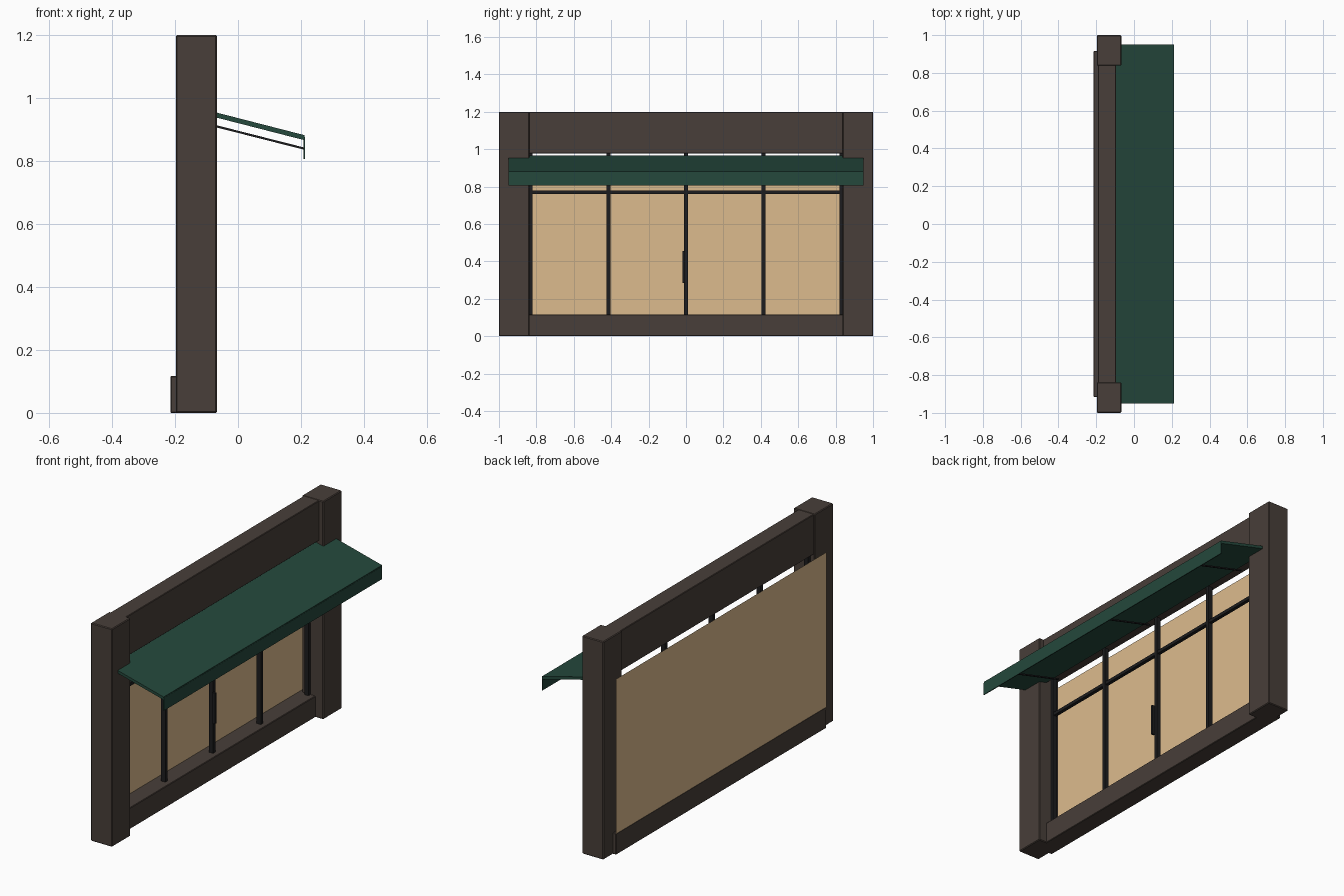
import bpy, bmesh

if "Cube" in bpy.data.objects:
    bpy.data.objects.remove(bpy.data.objects["Cube"])


def material(name, color):
    m = bpy.data.materials.new(name)
    m.diffuse_color = (*color, 1)
    m.use_nodes = True
    m.node_tree.nodes["Principled BSDF"].inputs["Base Color"].default_value = m.diffuse_color
    return m


BROWN = material("dark_wood", (0.065, 0.049, 0.041))
BLACK = material("black_metal", (0.012, 0.012, 0.013))
GREEN = material("green_canvas", (0.018, 0.065, 0.045))
GLOW = material("warm_glass", (0.72, 0.50, 0.27))


def add(name, bm, mat, bevel=0):
    me = bpy.data.meshes.new(name)
    bmesh.ops.recalc_face_normals(bm, faces=bm.faces)
    bm.to_mesh(me)
    bm.free()
    ob = bpy.data.objects.new(name, me)
    bpy.context.collection.objects.link(ob)
    me.materials.append(mat)
    if bevel:
        mod = ob.modifiers.new("bevel", 'BEVEL')
        mod.width = bevel
        mod.segments = 1
    return ob


def prism(name, profile, y0, y1, mat, bevel=0):
    """Extrude an x-z profile along y."""
    bm = bmesh.new()
    face = bm.faces.new([bm.verts.new((x, y0, z)) for x, z in profile])
    ext = bmesh.ops.extrude_face_region(bm, geom=[face])
    verts = [v for v in ext["geom"] if isinstance(v, bmesh.types.BMVert)]
    bmesh.ops.translate(bm, verts=verts, vec=(0, y1 - y0, 0))
    return add(name, bm, mat, bevel)


def box(name, x, y, z, mat, bevel=0):
    profile = [(x[0], z[0]), (x[1], z[0]), (x[1], z[1]), (x[0], z[1])]
    return prism(name, profile, y[0], y[1], mat, bevel)


def sloped_bar(name, start, end, thick, y0, y1, mat):
    """Bar in the x-z plane; start and end are its upper edge."""
    profile = [start, end, (end[0], end[1] - thick), (start[0], start[1] - thick)]
    return prism(name, profile, y0, y1, mat)


# masonry surround: pillars, header and sill
for side, y in (("left", (-1, -0.838)), ("right", (0.838, 1))):
    box(f"pillar_{side}", (-0.197, -0.067), y, (0, 1.2), BROWN, 0.004)
box("header", (-0.19, -0.094), (-0.85, 0.85), (0.977, 1.198), BROWN, 0.003)
box("sill", (-0.215, -0.115), (-0.915, 0.915), (0, 0.117), BROWN, 0.003)

# glowing window sheet behind the frame
bm = bmesh.new()
bm.faces.new([bm.verts.new((-0.214, y, z)) for y, z in
              ((-0.915, 0.1), (0.915, 0.1), (0.915, 0.967), (-0.915, 0.967))])
add("window_pane", bm, GLOW)

# mullions, transom and door handle
for i in range(5):
    y = -0.83 + i * 0.415
    box(f"mullion_{i + 1}", (-0.17, -0.145), (y - 0.01, y + 0.01), (0.11, 0.98), BLACK)
box("transom", (-0.167, -0.148), (-0.84, 0.84), (0.76, 0.778), BLACK)
box("door_handle", (-0.145, -0.128), (-0.018, -0.006), (0.285, 0.455), BLACK)

# awning canopy, hanging valance and support rods
sloped_bar("awning_canopy", (-0.115, 0.966), (0.212, 0.882), 0.016, -0.95, 0.95, GREEN)
box("awning_valance", (0.208, 0.213), (-0.95, 0.95), (0.806, 0.876), GREEN)
for i, y in enumerate((-0.73, 0, 0.73)):
    sloped_bar(f"awning_rod_{i + 1}", (-0.105, 0.923), (0.21, 0.843), 0.007,
               y - 0.004, y + 0.004, BLACK)
